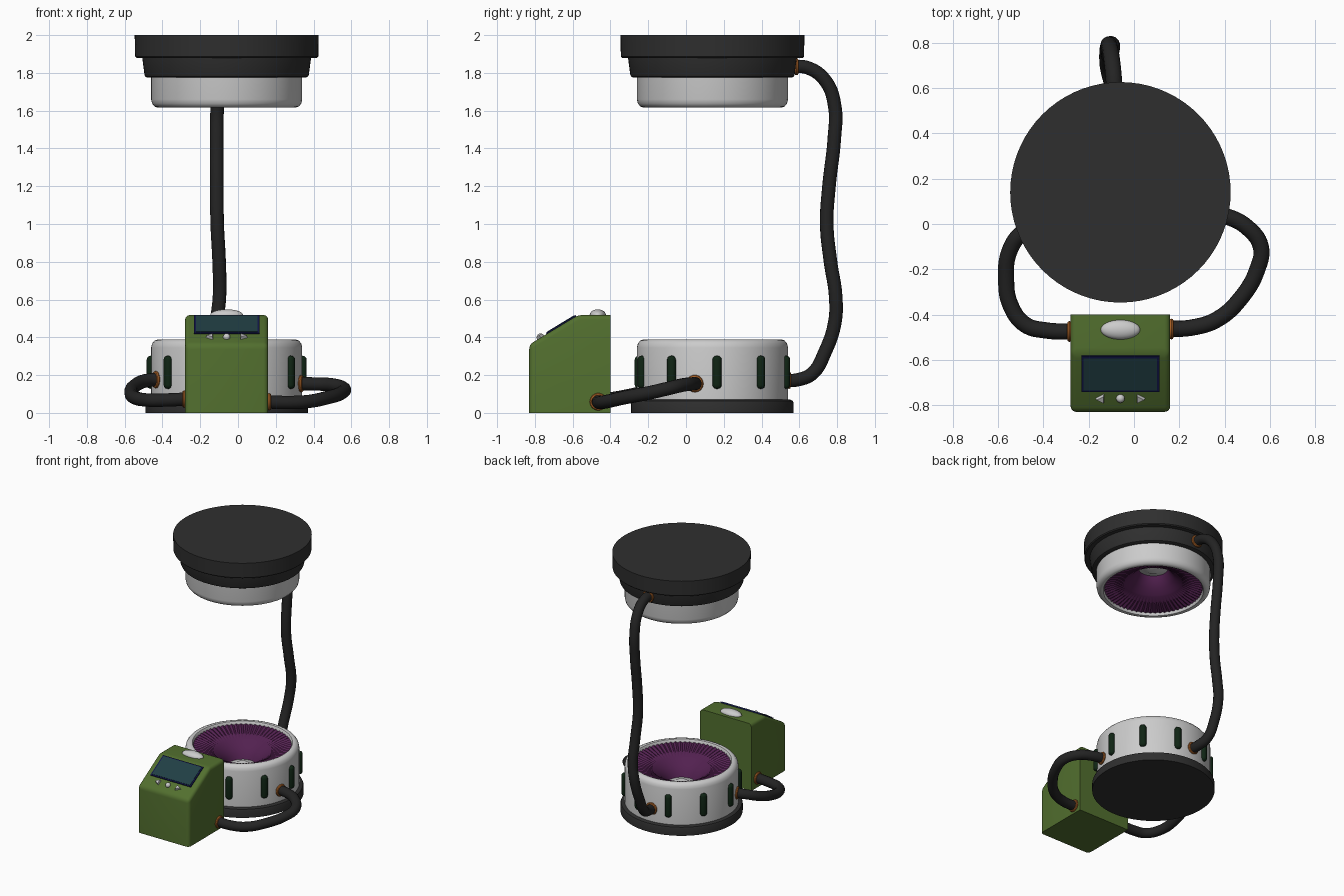
import bpy, bmesh
from math import sin, cos, pi, radians, atan2
from mathutils import Matrix, Vector, Euler

if "Cube" in bpy.data.objects:
    bpy.data.objects.remove(bpy.data.objects["Cube"])

CX, CY = -0.06, 0.14  # axis shared by both round pods


def material(name, rgb):
    m = bpy.data.materials.new(name)
    m.diffuse_color = (*rgb, 1)
    m.use_nodes = True
    m.node_tree.nodes["Principled BSDF"].inputs["Base Color"].default_value = m.diffuse_color
    return m


BLACK = material("black", (0.028, 0.028, 0.028))
CABLE = material("cable_black", (0.017, 0.017, 0.017))
WHITE = material("off_white", (0.62, 0.62, 0.62))
PURPLE = material("purple", (0.085, 0.015, 0.08))
GREEN = material("green", (0.085, 0.16, 0.028))
DARK = material("dark_green", (0.005, 0.018, 0.007))
ORANGE = material("orange", (0.4, 0.12, 0.02))
SCREEN = material("screen", (0.015, 0.05, 0.058))
BLUE = material("blue", (0.006, 0.008, 0.07))


def finish(name, bm, mat, smooth=True):
    bmesh.ops.recalc_face_normals(bm, faces=bm.faces)
    me = bpy.data.meshes.new(name)
    bm.to_mesh(me)
    bm.free()
    ob = bpy.data.objects.new(name, me)
    bpy.context.collection.objects.link(ob)
    if mat:
        me.materials.append(mat)
    if smooth:
        shade(ob)
    return ob


def shade(ob):
    bpy.ops.object.select_all(action='DESELECT')
    ob.select_set(True)
    bpy.context.view_layer.objects.active = ob
    bpy.ops.object.shade_smooth_by_angle(angle=radians(35))


def lathe(name, profile, mat, n=72, flip=None):
    """Revolve (r, z[, flute]) points; flute raises every other segment."""
    bm = bmesh.new()
    rings = []
    for p in profile:
        flute = p[2] if len(p) > 2 else 0
        ring = []
        for i in range(n):
            a = 2 * pi * i / n
            z = p[1] + flute * (i % 2)
            z = flip - z if flip else z
            ring.append(bm.verts.new((CX + p[0] * cos(a), CY + p[0] * sin(a), z)))
        rings.append(ring)
    for r0, r1 in zip(rings, rings[1:]):
        for i in range(n):
            j = (i + 1) % n
            bm.faces.new((r0[i], r0[j], r1[j], r1[i]))
    bmesh.ops.remove_doubles(bm, verts=bm.verts, dist=1e-5)
    return finish(name, bm, mat)


def box(name, size, loc, mat, rot=(0, 0, 0), bevel=0.0):
    bm = bmesh.new()
    bmesh.ops.create_cube(bm, size=1)
    bmesh.ops.scale(bm, vec=size, verts=bm.verts)
    if bevel:
        bmesh.ops.bevel(bm, geom=bm.edges[:], offset=bevel, segments=4, profile=0.5, affect='EDGES')
    bm.transform(Matrix.Translation(loc) @ Euler(rot).to_matrix().to_4x4())
    return finish(name, bm, mat)


def ellipsoid(name, radii, loc, mat):
    bm = bmesh.new()
    bmesh.ops.create_uvsphere(bm, u_segments=32, v_segments=16, radius=1)
    bm.transform(Matrix.Translation(loc) @ Matrix.Diagonal((*radii, 1)))
    return finish(name, bm, mat)


def cable(name, pts):
    cu = bpy.data.curves.new(name, 'CURVE')
    cu.dimensions = '3D'
    cu.bevel_depth, cu.bevel_resolution, cu.resolution_u = 0.036, 5, 8
    sp = cu.splines.new('BEZIER')
    sp.bezier_points.add(len(pts) - 1)
    for b, p in zip(sp.bezier_points, pts):
        b.co = p
        b.handle_left_type = b.handle_right_type = 'AUTO'
    ob = bpy.data.objects.new(name, cu)
    bpy.context.collection.objects.link(ob)
    bpy.ops.object.select_all(action='DESELECT')
    ob.select_set(True)
    bpy.context.view_layer.objects.active = ob
    bpy.ops.object.convert(target='MESH')
    ob = bpy.context.object
    ob.data.materials.clear()
    ob.data.materials.append(CABLE)
    shade(ob)


def collar(name, loc, direction):
    q = Vector(direction).to_track_quat('Z', 'Y')
    bpy.ops.mesh.primitive_torus_add(major_radius=0.036, minor_radius=0.01, major_segments=28,
                                     minor_segments=8, location=loc, rotation=q.to_euler())
    ob = bpy.context.object
    ob.name = name
    ob.data.materials.append(ORANGE)
    shade(ob)


# Lower plinth and upper stepped cap
lathe("base_plinth", [(0, 0), (0.43, 0), (0.43, 0.052), (0.425, 0.064), (0.412, 0.07), (0, 0.07)], BLACK)
lathe("upper_cap", [(0, 1.87), (0.395, 1.87), (0.395, 1.775), (0.42, 1.775), (0.43, 1.78), (0.435, 1.79),
                    (0.447, 1.88), (0.478, 1.88), (0.485, 1.887), (0.487, 2), (0, 2)], BLACK)

# Both pods: white shell, fluted funnel and hub; the upper one is flipped
for label, flip in (("lower", None), ("upper", 2.005)):
    lathe(label + "_shell", [(0, 0.15), (0.39, 0.15), (0.39, 0.06), (0.4, 0.06), (0.4, 0.345), (0.395, 0.367),
                             (0.382, 0.383), (0.365, 0.389), (0.352, 0.386), (0.345, 0.375),
                             (0.34, 0.17), (0, 0.17)], WHITE, flip=flip)
    lathe(label + "_funnel", [(0.344, 0.18), (0.344, 0.362, 0.009), (0.28, 0.343, 0.009), (0.205, 0.316, 0.005),
                              (0.195, 0.312), (0.15, 0.28), (0.115, 0.235), (0.1, 0.2)], PURPLE, 128, flip)
    lathe(label + "_hub", [(0.11, 0.205), (0.06, 0.215), (0, 0.25)], None, 24, flip)

# Ten grips around the lower shell
for k in range(10):
    a = radians(3.5 + 36 * k)
    box(f"grip_{k + 1}", (0.06, 0.048, 0.175), (CX + 0.394 * cos(a), CY + 0.394 * sin(a), 0.215),
        DARK, (0, 0, a), 0.021)

# Console: side profile extruded across x, all but the back and bottom edges rounded
bm = bmesh.new()
prof = [(-0.4, 0), (-0.83, 0), (-0.83, 0.362), (-0.572, 0.518), (-0.4, 0.518)]
face = bm.faces.new([bm.verts.new((-0.28, y, z)) for y, z in prof])
ext = bmesh.ops.extrude_face_region(bm, geom=[face])["geom"]
bmesh.ops.translate(bm, vec=(0.44, 0, 0), verts=[g for g in ext if isinstance(g, bmesh.types.BMVert)])
edges = [e for e in bm.edges if not (all(v.co.y > -0.41 for v in e.verts) or all(v.co.z < 0.01 for v in e.verts))]
bmesh.ops.bevel(bm, geom=edges, offset=0.025, segments=4, profile=0.5, affect='EDGES')
finish("console", bm, GREEN)

# Sloped display and controls
tilt = atan2(0.156, 0.258)


def slope_z(y):
    return 0.362 + (y + 0.83) * 0.156 / 0.258


box("display_frame", (0.345, 0.182, 0.014), (CX, -0.66, slope_z(-0.66)), BLUE, (tilt, 0, 0))
box("display_screen", (0.325, 0.164, 0.014), (CX, -0.661, slope_z(-0.661) + 0.003), SCREEN, (tilt, 0, 0))
ellipsoid("top_button", (0.087, 0.043, 0.03), (CX, -0.467, 0.518), WHITE)
ellipsoid("centre_button", (0.019, 0.019, 0.019), (CX, -0.771, slope_z(-0.771) + 0.004), WHITE)
for side, label in ((-1, "left"), (1, "right")):
    bm = bmesh.new()
    bmesh.ops.create_cone(bm, cap_ends=True, segments=3, radius1=0.028, radius2=0.02, depth=0.026)
    bm.transform(Matrix.Translation((CX + side * 0.085, -0.771, slope_z(-0.771) + 0.003))
                 @ Matrix.Rotation(tilt, 4, 'X')
                 @ Matrix.Rotation(-side * pi / 2, 4, 'Z'))
    finish(label + "_arrow_button", bm, WHITE, False)

# Cables joining the parts
cable("right_cable", [(0.29, 0.055, 0.155), (0.41, 0.033, 0.153), (0.5, -0.015, 0.148), (0.56, -0.1, 0.128),
                      (0.545, -0.2, 0.105), (0.47, -0.33, 0.08), (0.37, -0.42, 0.06), (0.27, -0.455, 0.055),
                      (0.12, -0.465, 0.06)])
cable("left_cable", [(-0.4, 0.005, 0.178), (-0.49, -0.035, 0.17), (-0.55, -0.12, 0.14), (-0.565, -0.24, 0.105),
                     (-0.545, -0.36, 0.08), (-0.48, -0.445, 0.068), (-0.39, -0.47, 0.068), (-0.24, -0.475, 0.075)])
cable("back_cable", [(-0.085, 0.55, 1.835), (-0.09, 0.65, 1.825), (-0.1, 0.74, 1.755), (-0.11, 0.788, 1.62),
                     (-0.112, 0.785, 1.45), (-0.112, 0.757, 1.2), (-0.11, 0.745, 1.0), (-0.1, 0.765, 0.8),
                     (-0.098, 0.792, 0.62), (-0.112, 0.788, 0.48), (-0.118, 0.735, 0.32), (-0.11, 0.67, 0.21),
                     (-0.09, 0.59, 0.175), (-0.084, 0.5, 0.172)])

# Orange collars where the cables enter
collar("right_pod_collar", (0.335, 0.047, 0.155), (1, -0.2, 0))
collar("right_console_collar", (0.165, -0.464, 0.059), (1, 0, 0))
collar("left_pod_collar", (-0.435, -0.009, 0.176), (-1, -0.4, 0))
collar("left_console_collar", (-0.285, -0.475, 0.073), (1, 0, 0))
collar("back_lower_collar", (-0.086, 0.545, 0.173), (0, 1, 0))
collar("back_upper_collar", (-0.086, 0.585, 1.833), (0, 1, 0))
